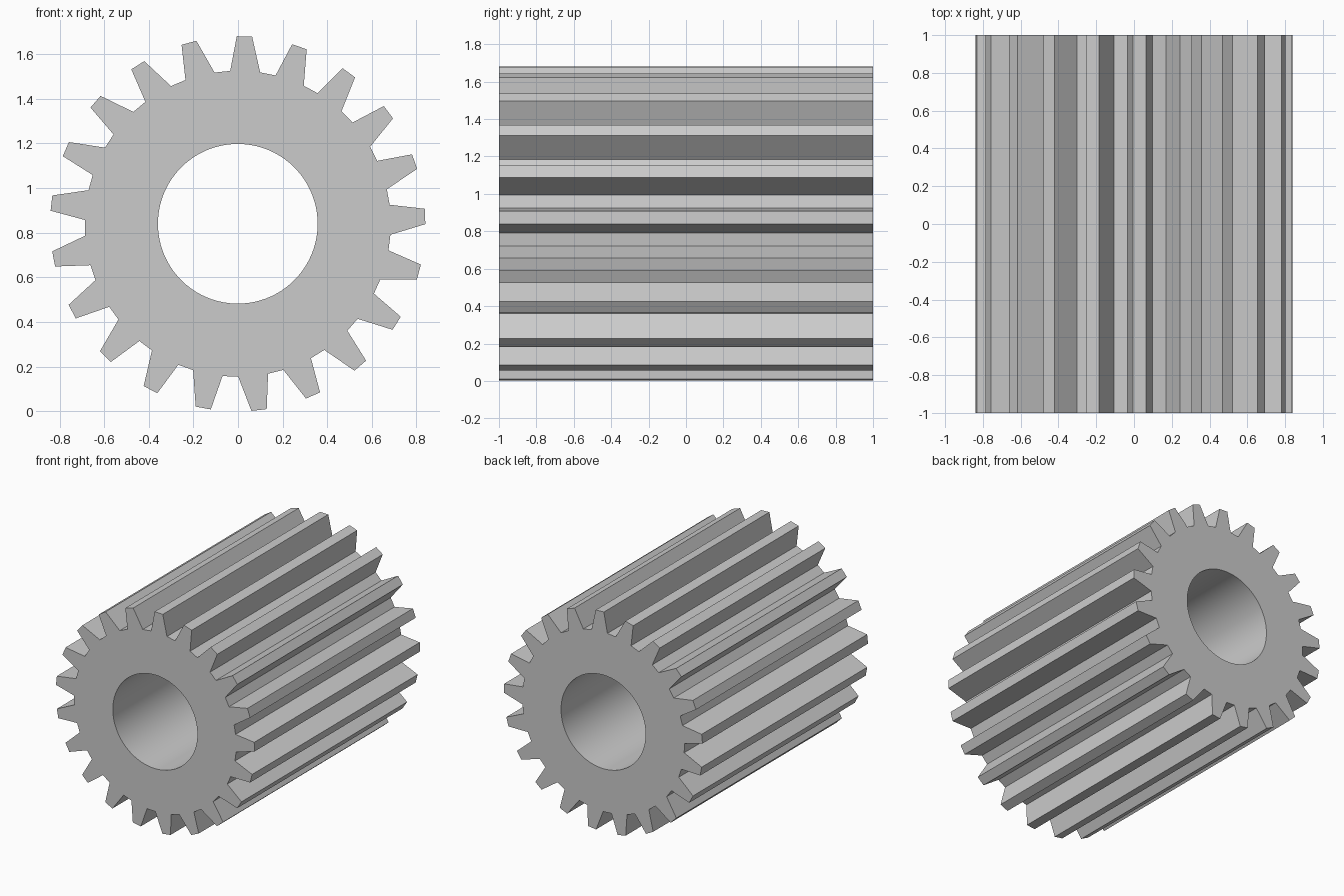
import bpy
import bmesh
from math import radians, sin, cos

cube = bpy.data.objects.get("Cube")
if cube:
    bpy.data.objects.remove(cube, do_unlink=True)

TEETH = 21
TIP, ROOT, BORE = 0.841, 0.686, 0.358
CENTRE_X, CENTRE_Z = -0.001, 0.84
HALF_LENGTH = 1.0
# One tooth: (clockwise angle from the top, radius)
TOOTH = [(-2.85, ROOT), (-0.3, TIP), (4.4, TIP), (8.4, ROOT)]

steel = bpy.data.materials.new("light grey")
steel.use_nodes = True
grey = (0.6, 0.6, 0.6, 1)
steel.diffuse_color = grey
steel.node_tree.nodes["Principled BSDF"].inputs["Base Color"].default_value = grey


def ring(bm, polar, y):
    """Closed loop of vertices from (angle, radius) pairs at depth y."""
    return [bm.verts.new((CENTRE_X + r * sin(radians(a)), y,
                          CENTRE_Z + r * cos(radians(a)))) for a, r in polar]


def bridge(bm, first, second):
    """Quads between two loops of equal length."""
    n = len(first)
    for i in range(n):
        j = (i + 1) % n
        bm.faces.new((first[i], first[j], second[j], second[i]))


# Toothed outline and round bore with matching point counts
pitch = 360 / TEETH
outline = [(a + k * pitch, r) for k in range(TEETH) for a, r in TOOTH]
count = len(outline)
bore = [(TOOTH[0][0] + i * 360 / count, BORE) for i in range(count)]

bm = bmesh.new()
front_outer, back_outer = (ring(bm, outline, y) for y in (-HALF_LENGTH, HALF_LENGTH))
front_bore, back_bore = (ring(bm, bore, y) for y in (-HALF_LENGTH, HALF_LENGTH))
bridge(bm, front_outer, back_outer)   # teeth
bridge(bm, back_outer, back_bore)     # back face
bridge(bm, back_bore, front_bore)     # bore wall
bridge(bm, front_bore, front_outer)   # front face
bmesh.ops.recalc_face_normals(bm, faces=bm.faces)

mesh = bpy.data.meshes.new("long_gear")
bm.to_mesh(mesh)
bm.free()
mesh.materials.append(steel)
gear = bpy.data.objects.new("long_gear", mesh)
bpy.context.collection.objects.link(gear)

# Smooth bore, crisp teeth
bpy.ops.object.select_all(action='DESELECT')
gear.select_set(True)
bpy.context.view_layer.objects.active = gear
bpy.ops.object.shade_smooth_by_angle(angle=radians(20))
